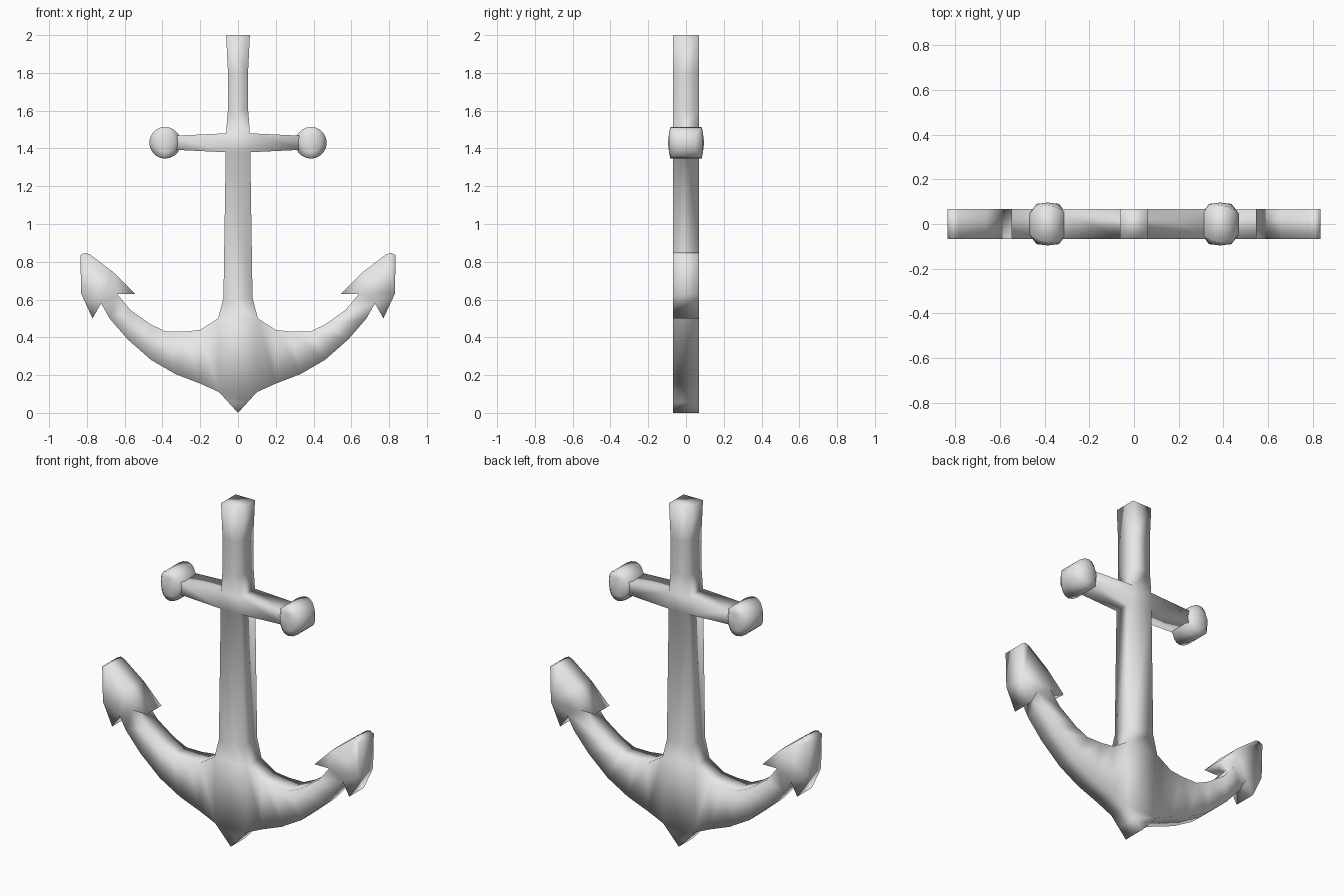
import bpy, bmesh, math

if "Cube" in bpy.data.objects:
    bpy.data.objects.remove(bpy.data.objects["Cube"])

T = 0.0675  # half thickness
steel = bpy.data.materials.new("light_grey_metal")
steel.diffuse_color = (0.8, 0.8, 0.8, 1)
steel.use_nodes = True
steel.node_tree.nodes["Principled BSDF"].inputs["Base Color"].default_value = steel.diffuse_color


def finish(bm, name):
    bmesh.ops.recalc_face_normals(bm, faces=bm.faces[:])
    for f in bm.faces:
        f.smooth = True
    me = bpy.data.meshes.new(name)
    bm.to_mesh(me)
    bm.free()
    me.materials.append(steel)
    ob = bpy.data.objects.new(name, me)
    bpy.context.collection.objects.link(ob)
    return ob


def strip(pairs):
    return [[a[0], b[0], b[1], a[1]] for a, b in zip(pairs, pairs[1:])]


# shank and pointed crown: (half width, height)
shank = [(.063, 2), (.053, 1.8), (.054, 1.6), (.063, 1.48), (.065, 1.38),
         (.077, .61), (.105, .5), (.1, .11), (.05, .055)]
polys = strip([((-x, z), (x, z)) for x, z in shank])
polys.append([(-.05, .055), (.05, .055), (0, 0)])

# right side: stock, arm and fluke, repeated mirrored
side = strip([((.063, 1.48), (.065, 1.38)), ((.34, 1.467), (.34, 1.393))])
side += strip([((.105, .5), (.1, .11)), ((.2, .44), (.2, .155)),
               ((.28, .43), (.33, .205)), ((.38, .43), (.46, .28)),
               ((.46, .467), (.585, .39)), ((.57, .545), (.68, .5)),
               ((.64, .63), (.725, .58))])
side += [[(.545, .63), (.64, .63), (.66, .745)],
         [(.64, .63), (.725, .58), (.83, .63), (.66, .745)],
         [(.725, .58), (.77, .5), (.83, .63)],
         [(.66, .745), (.83, .63), (.835, .835), (.81, .848), (.785, .84)]]
polys += side + [[(-x, z) for x, z in reversed(p)] for p in side]

# flat outline, then thickness
bm = bmesh.new()
cache = {}
for p in polys:
    for q in p:
        if q not in cache:
            cache[q] = bm.verts.new((q[0], -T, q[1]))
    bm.faces.new([cache[q] for q in p])
bmesh.ops.recalc_face_normals(bm, faces=bm.faces[:])
ext = bmesh.ops.extrude_face_region(bm, geom=bm.faces[:], use_keep_orig=True)
for v in ext["geom"]:
    if isinstance(v, bmesh.types.BMVert):
        v.co.y = T
finish(bm, "anchor_body")


# rounded knobs at the stock ends
def knob(cx, name):
    n, r = 20, .084
    bm = bmesh.new()
    rings = []
    for s, k in ((-1, .6), (-1, 1), (1, 1), (1, .6)):
        ring = []
        for i in range(n):
            a = 2 * math.pi * i / n
            rim = .045 + .038 * math.sin(a) ** 2
            y = rim if k == 1 else .09
            ring.append(bm.verts.new((cx + r * k * math.cos(a), s * y,
                                      1.43 + r * k * math.sin(a))))
        rings.append(ring)
    for A, B in zip(rings, rings[1:]):
        for i in range(n):
            j = (i + 1) % n
            bm.faces.new((A[i], A[j], B[j], B[i]))
    for ring, y in ((rings[0], -.096), (rings[-1], .096)):
        c = bm.verts.new((cx, y, 1.43))
        for i in range(n):
            bm.faces.new((ring[i], ring[(i + 1) % n], c))
    finish(bm, name)


knob(.386, "stock_knob_right")
knob(-.386, "stock_knob_left")
